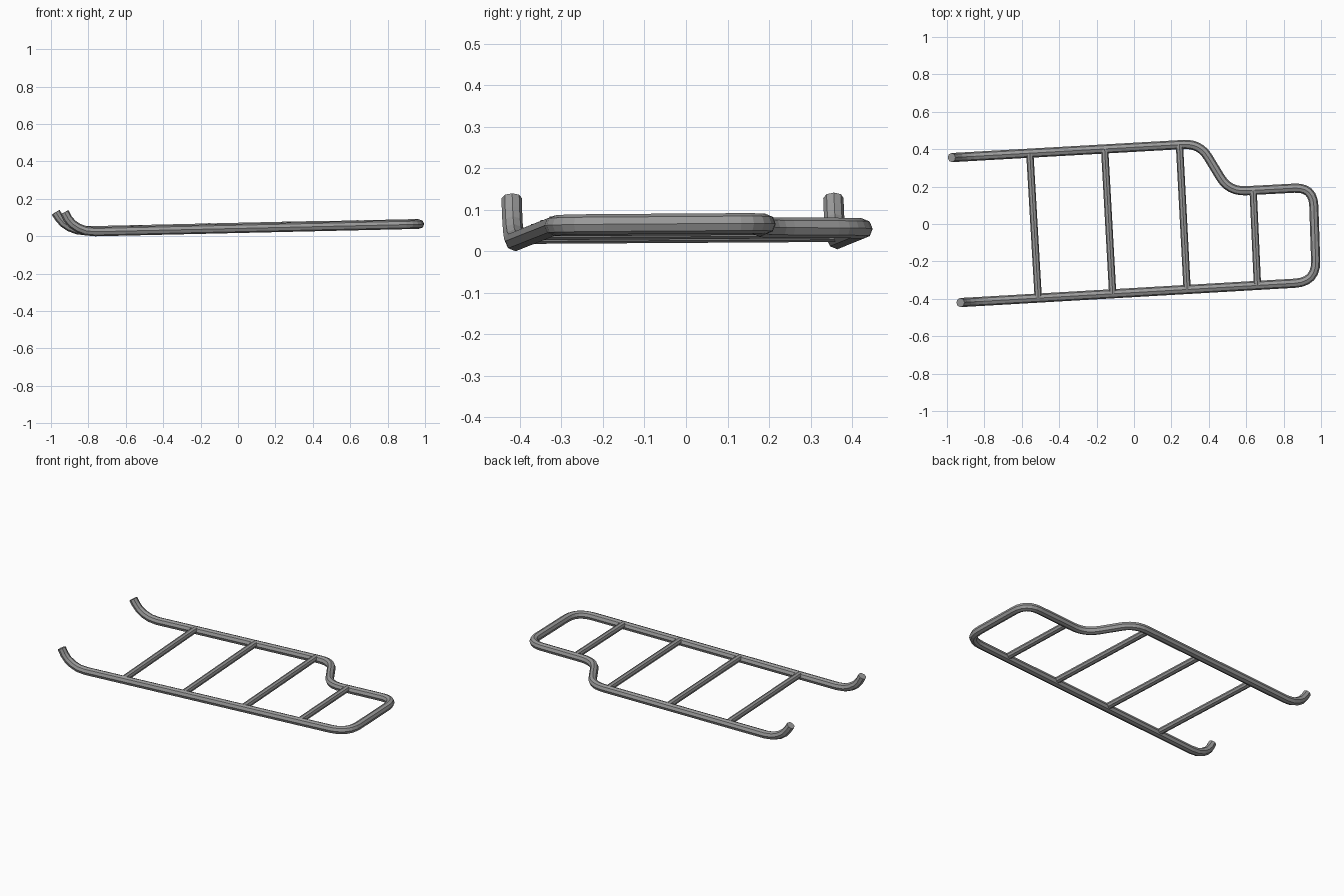
import bpy
from mathutils import Vector

if "Cube" in bpy.data.objects:
    bpy.data.objects.remove(bpy.data.objects["Cube"])

steel = bpy.data.materials.new("grey steel")
steel.diffuse_color = (0.32, 0.32, 0.32, 1)
steel.use_nodes = True
steel.node_tree.nodes["Principled BSDF"].inputs["Base Color"].default_value = steel.diffuse_color


def frame_z(x, y):
    """Height of the gently sloping frame plane."""
    return 0.024 + 0.0225 * (x + 0.78) + 0.0075 * (y + 0.4)


def tube(name, points, radius):
    """Eight-sided capped tube along a path, turned into a mesh."""
    curve = bpy.data.curves.new(name, 'CURVE')
    curve.dimensions = '3D'
    curve.twist_mode = 'Z_UP'
    curve.bevel_depth = radius
    curve.bevel_resolution = 2
    curve.use_fill_caps = True
    spline = curve.splines.new('POLY')
    spline.points.add(len(points) - 1)
    for p, co in zip(spline.points, points):
        p.co = (*co, 1)
    obj = bpy.data.objects.new(name, curve)
    bpy.context.collection.objects.link(obj)
    bpy.ops.object.select_all(action='DESELECT')
    obj.select_set(True)
    bpy.context.view_layer.objects.active = obj
    bpy.ops.object.convert(target='MESH')
    obj = bpy.context.object
    obj.data.materials.clear()
    obj.data.materials.append(steel)
    for f in obj.data.polygons:
        f.use_smooth = False
        f.material_index = 0
    return obj


def rounded(a, corner, b, t, n=6):
    """Points of a rounded corner that starts and ends t from the corner."""
    a, c, b = Vector(a), Vector(corner), Vector(b)
    p = c + (a - c).normalized() * t
    q = c + (b - c).normalized() * t
    return [p * (1 - s) ** 2 + c * 2 * s * (1 - s) + q * s * s
            for s in (i / n for i in range(n + 1))]


def hook(x, y):
    """Upturned rail end: tip first, running down on to the rail."""
    pts = []
    for dx, z in ((0, 0.128), (0.018, 0.094), (0.042, 0.066),
                  (0.075, 0.044), (0.115, 0.029)):
        pts.append((x + dx, y + dx * 0.057, z + 0.0075 * (y + 0.4) * (dx > 0)))
    end = (x + 0.165, y + 0.165 * 0.057)
    return pts + [(*end, frame_z(*end))]


# Outer rail: one bent tube with two upturned ends
corners = [(-0.975, 0.355), (0.352, 0.430), (0.508, 0.173),
           (0.958, 0.197), (0.975, -0.310), (-0.928, -0.420)]
radii = [0.085, 0.09, 0.10, 0.115]
path = hook(*corners[0])
for i, t in enumerate(radii, 1):
    path += [(p.x, p.y, frame_z(p.x, p.y))
             for p in rounded(corners[i - 1], corners[i], corners[i + 1], t)]
path += hook(*corners[-1])[::-1]
tube("bent_rail", path, 0.0245)

# Cross rungs between the two sides
rungs = [((-0.557, 0.378), (-0.512, -0.396)),
         ((-0.157, 0.400), (-0.114, -0.373)),
         ((0.243, 0.423), (0.284, -0.350)),
         ((0.637, 0.180), (0.660, -0.328))]
for i, ends in enumerate(rungs, 1):
    tube(f"rung_{i}", [(x, y, frame_z(x, y) + 0.007) for x, y in ends], 0.0195)
